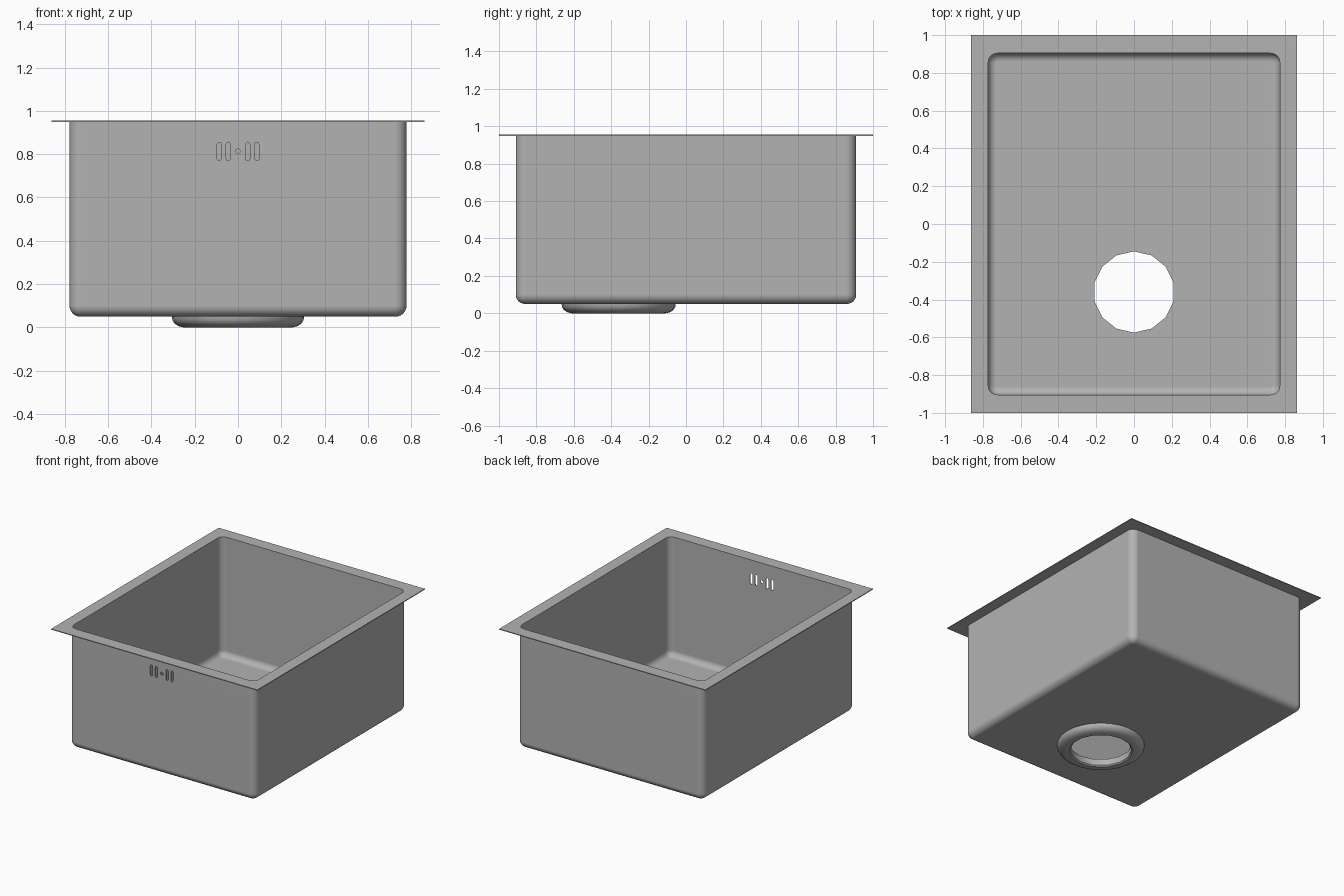
import bpy, bmesh
from math import sin, cos, pi, radians

cube = bpy.data.objects.get("Cube")
if cube:
    bpy.data.objects.remove(cube)

THICK = 0.006
TOP = 0.955
FLOOR = 0.05
DRAIN_Y = -0.36
SIDES = 14

steel = bpy.data.materials.new("brushed_steel")
steel.use_nodes = True
colour = (0.45, 0.45, 0.45, 1)
steel.diffuse_color = colour
steel.node_tree.nodes["Principled BSDF"].inputs["Base Color"].default_value = colour


def make_object(name, bm):
    mesh = bpy.data.meshes.new(name)
    bm.to_mesh(mesh)
    bm.free()
    obj = bpy.data.objects.new(name, mesh)
    bpy.context.collection.objects.link(obj)
    mesh.materials.append(steel)
    return obj


def activate(obj):
    bpy.ops.object.select_all(action='DESELECT')
    obj.select_set(True)
    bpy.context.view_layer.objects.active = obj


def finish(obj):
    """Apply modifiers, then shade smooth with sharp edges kept."""
    activate(obj)
    for mod in list(obj.modifiers):
        bpy.ops.object.modifier_apply(modifier=mod.name)
    bpy.ops.object.shade_smooth_by_angle(angle=radians(35))
    obj.modifiers.new("weighted", 'WEIGHTED_NORMAL').keep_sharp = True


def rounded_rect(bm, hx, hy, r, z, seg=6):
    corners = [(1, 1), (-1, 1), (-1, -1), (1, -1)]
    verts = []
    for q, (sx, sy) in enumerate(corners):
        for i in range(seg + 1):
            a = (q + i / seg) * pi / 2
            verts.append(bm.verts.new((sx * (hx - r) + r * cos(a),
                                       sy * (hy - r) + r * sin(a), z)))
    return verts


def bridge(bm, a, b):
    n = len(a)
    for i in range(n):
        j = (i + 1) % n
        bm.faces.new((a[i], b[i], b[j], a[j]))


# Basin with flat rim, as one sheet with thickness
bm = bmesh.new()
fillet = 0.05
loops = [rounded_rect(bm, 0.862, 1.0, 0, TOP - THICK),
         rounded_rect(bm, 0.778, 0.91, 0.055, TOP - THICK)]
for k in range(7):
    a = k / 6 * pi / 2
    d = fillet * (1 - cos(a))
    loops.append(rounded_rect(bm, 0.778 - d, 0.91 - d, 0.055 - d,
                              FLOOR + fillet * (1 - sin(a))))
for upper, lower in zip(loops, loops[1:]):
    bridge(bm, upper, lower)
bm.faces.new(loops[-1])
bmesh.ops.remove_doubles(bm, verts=bm.verts, dist=0.0001)
bmesh.ops.recalc_face_normals(bm, faces=bm.faces)
bm.faces.ensure_lookup_table()
bottom = min(bm.faces, key=lambda f: f.calc_center_median().z)
if bottom.normal.z > 0:
    bmesh.ops.reverse_faces(bm, faces=bm.faces)
basin = make_object("sink_basin", bm)
solid = basin.modifiers.new("sheet", 'SOLIDIFY')
solid.thickness = THICK
solid.offset = -1
solid.use_even_offset = True


def cut(name, outline, axis):
    """Cut a prism through the basin: outline points extruded along axis."""
    bm = bmesh.new()
    face = bm.faces.new([bm.verts.new(p) for p in outline])
    ext = bmesh.ops.extrude_face_region(bm, geom=[face])
    bmesh.ops.translate(bm, vec=axis,
                        verts=[v for v in ext["geom"] if isinstance(v, bmesh.types.BMVert)])
    bmesh.ops.recalc_face_normals(bm, faces=bm.faces)
    cutter = make_object(name, bm)
    cutter.hide_render = True
    mod = basin.modifiers.new(name, 'BOOLEAN')
    mod.operation = 'DIFFERENCE'
    mod.solver = 'EXACT'
    mod.object = cutter
    return cutter


# Drain hole
cutters = [cut("drain_cutter",
               [(0.215 * sin(i * 2 * pi / SIDES),
                 DRAIN_Y + 0.215 * cos(i * 2 * pi / SIDES), -0.1) for i in range(SIDES)],
               (0, 0, 0.3))]

# Overflow slots and the small centre hole in the front wall
for x in (-0.087, -0.045, 0.045, 0.087):
    pts = []
    for i in range(10):
        a = (i if i < 5 else i - 1) * pi / 4
        end = 0.032 if i < 5 else -0.032
        pts.append((x + 0.01 * cos(a), -0.95, 0.813 + end + 0.01 * sin(a)))
    cutters.append(cut("slot_cutter", pts, (0, 0.1, 0)))
cutters.append(cut("centre_cutter",
                   [(0.014 * cos(i * pi / 2), -0.95, 0.813 + 0.014 * sin(i * pi / 2))
                    for i in range(4)], (0, 0.1, 0)))
finish(basin)
for c in cutters:
    bpy.data.objects.remove(c)

# Drain collar under the floor: rounded outside, faceted bore
bm = bmesh.new()
profile = [(0.215, FLOOR + THICK), (0.215, 0.008), (0.225, 0.0), (0.25, 0.0),
           (0.275, 0.006), (0.293, 0.018), (0.303, 0.034), (0.305, FLOOR)]
rings = []
for r, z in profile:
    ring = []
    for i in range(2 * SIDES):
        a = i * pi / SIDES
        rr = r * cos(pi / SIDES) if i % 2 and r < 0.23 else r
        ring.append(bm.verts.new((rr * sin(a), DRAIN_Y + rr * cos(a), z)))
    rings.append(ring)
for a, b in zip(rings, rings[1:] + rings[:1]):
    bridge(bm, a, b)
bmesh.ops.recalc_face_normals(bm, faces=bm.faces)
finish(make_object("drain_collar", bm))
